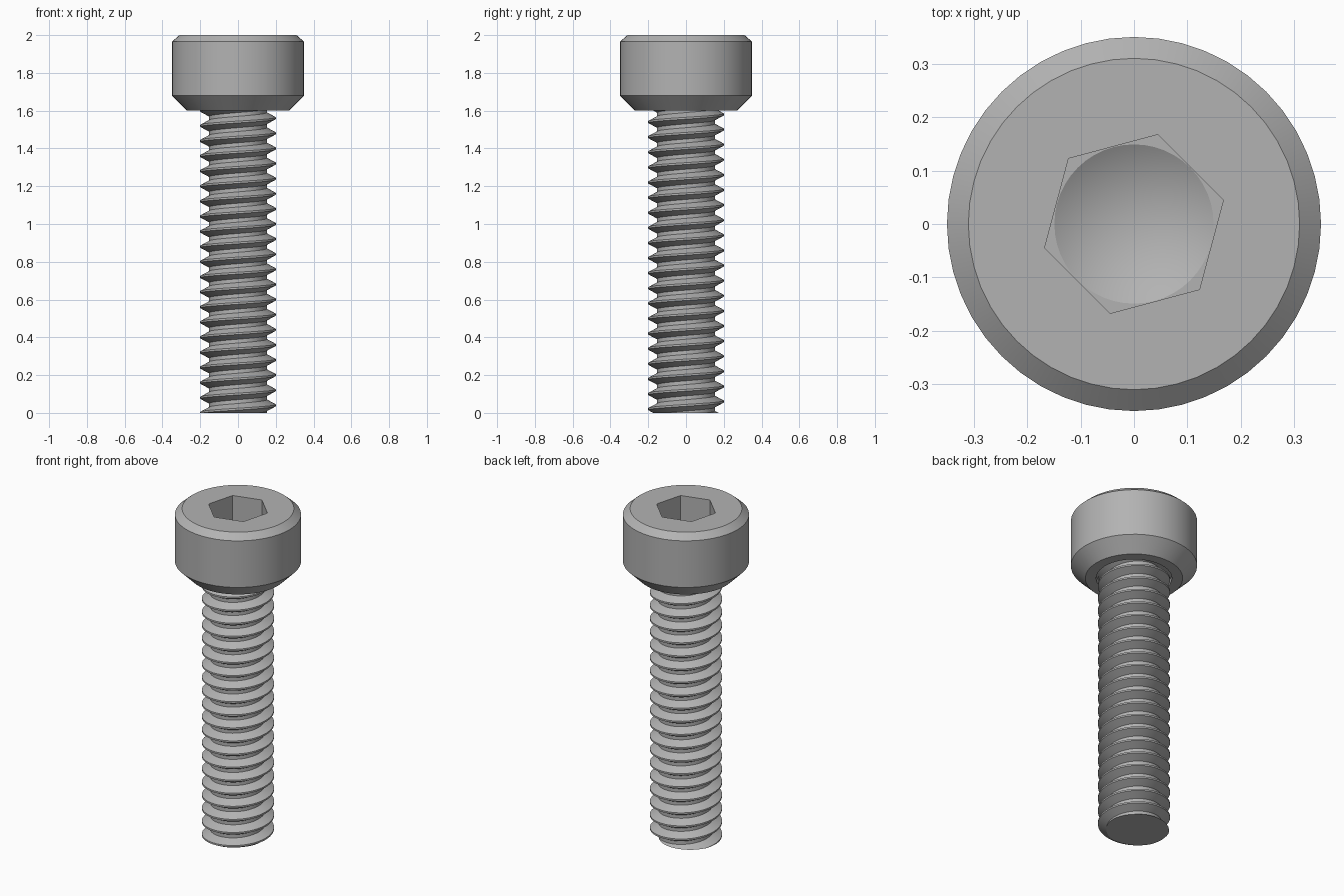
import bpy, bmesh
from math import cos, sin, pi, radians

cube = bpy.data.objects.get("Cube")
if cube:
    bpy.data.objects.remove(cube, do_unlink=True)

STEEL = (0.45, 0.45, 0.45, 1)
mat = bpy.data.materials.new("grey steel")
mat.use_nodes = True
mat.diffuse_color = STEEL
bsdf = next(n for n in mat.node_tree.nodes if n.type == 'BSDF_PRINCIPLED')
bsdf.inputs["Base Color"].default_value = STEEL

SIDES = 48


def ring(bm, radius, z, sides=SIDES, phase=0.0):
    return [bm.verts.new((radius * cos(phase + 2 * pi * i / sides),
                          radius * sin(phase + 2 * pi * i / sides), z))
            for i in range(sides)]


def skin(bm, a, b):
    n = len(a)
    for i in range(n):
        j = (i + 1) % n
        bm.faces.new((a[i], a[j], b[j], b[i]))


def loop_edges(bm, verts):
    pairs = zip(verts, verts[1:] + verts[:1])
    return [bm.edges.get(p) or bm.edges.new(p) for p in pairs]


def fill_between(bm, *loops):
    edges = [e for loop in loops for e in loop_edges(bm, loop)]
    bmesh.ops.triangle_fill(bm, edges=edges, use_beauty=True)


def finish(bm, name):
    bmesh.ops.recalc_face_normals(bm, faces=bm.faces[:])
    mesh = bpy.data.meshes.new(name)
    bm.to_mesh(mesh)
    bm.free()
    mesh.materials.append(mat)
    obj = bpy.data.objects.new(name, mesh)
    bpy.context.collection.objects.link(obj)
    bpy.ops.object.select_all(action='DESELECT')
    obj.select_set(True)
    bpy.context.view_layer.objects.active = obj
    bpy.ops.object.shade_smooth_by_angle(angle=radians(25))
    return obj


# Head: chamfered cylinder with a shallow clearance recess underneath
bm = bmesh.new()
profile = [(0.21, 1.63), (0.21, 1.6), (0.27, 1.6), (0.35, 1.68),
           (0.35, 1.965), (0.31, 2.0)]
rings = [ring(bm, r, z) for r, z in profile]
for a, b in zip(rings, rings[1:]):
    skin(bm, a, b)
bm.faces.new(rings[0])

# Hex socket with a conical drilled bottom
hex_top, hex_floor = (ring(bm, 0.1732, z, 6, radians(15)) for z in (2.0, 1.8))
cone_rim = ring(bm, 0.149, 1.8)
cone_tip = bm.verts.new((0, 0, 1.713))
fill_between(bm, rings[-1], hex_top)
skin(bm, hex_top, hex_floor)
fill_between(bm, hex_floor, cone_rim)
for i in range(SIDES):
    bm.faces.new((cone_rim[i], cone_rim[(i + 1) % SIDES], cone_tip))
finish(bm, "socket_head")

# Threaded shank: right-handed helical sweep of a truncated V profile
PITCH, TURNS = 0.08, 24
CREST, ROOT = 0.2, 0.153
tooth = [(-0.005, CREST), (0.005, CREST), (0.03, ROOT), (0.05, ROOT)]
bm = bmesh.new()
columns = []
for i in range(SIDES):
    a = 2 * pi * i / SIDES
    start = PITCH * (i / SIDES - 1.5)
    columns.append([bm.verts.new((r * cos(a), r * sin(a), start + k * PITCH + dz))
                    for k in range(TURNS) for dz, r in tooth])
for i, col in enumerate(columns):
    # the last column joins the first one turn further up
    nxt = columns[i + 1] if i + 1 < SIDES else columns[0][len(tooth):]
    for k in range(len(nxt) - 1):
        bm.faces.new((col[k], nxt[k], nxt[k + 1], col[k + 1]))

# Trim both ends flat and cap them
for z, direction in ((0.0, 1), (1.629, -1)):
    cut = bmesh.ops.bisect_plane(bm, geom=bm.verts[:] + bm.edges[:] + bm.faces[:],
                                 dist=1e-5, plane_co=(0, 0, z),
                                 plane_no=(0, 0, direction), clear_inner=True)
    rim = [e for e in cut["geom_cut"] if isinstance(e, bmesh.types.BMEdge)]
    bmesh.ops.triangle_fill(bm, edges=rim, use_beauty=True)
finish(bm, "threaded_shank")
